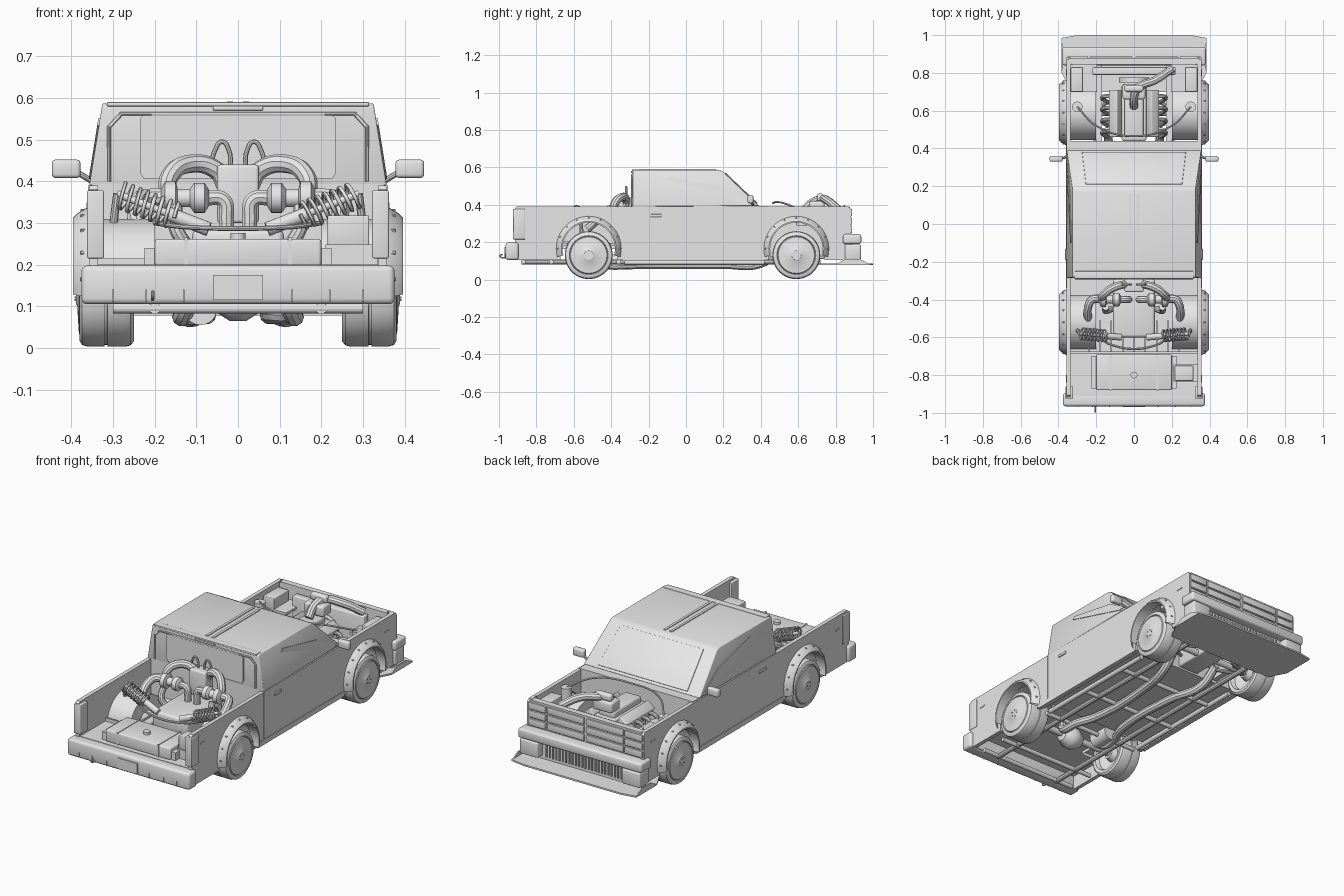
import bpy, bmesh, math
from mathutils import Vector

grey = bpy.data.materials.new("plain_grey")
grey.diffuse_color = (0.8, 0.8, 0.8, 1)
S = (-1, 1)


def finish(name, bm, bevel=0.0):
    bmesh.ops.recalc_face_normals(bm, faces=bm.faces)
    me = bpy.data.meshes.new(name)
    bm.to_mesh(me)
    bm.free()
    ob = bpy.data.objects.new(name, me)
    bpy.context.collection.objects.link(ob)
    me.materials.append(grey)
    if bevel:
        m = ob.modifiers.new("bevel", 'BEVEL')
        m.width, m.segments, m.limit_method = bevel, 3, 'ANGLE'
    return ob


def solid(name, pts, offset, bevel=0.0):
    """Extrude a planar outline by an offset vector."""
    bm = bmesh.new()
    f = bm.faces.new([bm.verts.new(p) for p in pts])
    r = bmesh.ops.extrude_face_region(bm, geom=[f])
    bmesh.ops.translate(bm, vec=Vector(offset),
                        verts=[v for v in r['geom'] if isinstance(v, bmesh.types.BMVert)])
    return finish(name, bm, bevel)


def box(name, x0, x1, y0, y1, z0, z1, bevel=0.0):
    x0, x1 = sorted((x0, x1))
    return solid(name, [(x0, y0, z0), (x1, y0, z0), (x1, y1, z0), (x0, y1, z0)], (0, 0, z1 - z0), bevel)


def revolve(name, prof, centre, axis, n=32, a0=0.0, a1=2 * math.pi):
    """Revolve (along, radius) pairs about an axis."""
    axis = Vector(axis).normalized()
    u = axis.orthogonal().normalized() if abs(axis.x) < 0.99 else Vector((0, 1, 0))
    w = Vector((0, 0, 1)) if abs(axis.x) > 0.99 else axis.cross(u)
    full = a1 - a0 > 6.28
    bm = bmesh.new()
    rings = []
    for i in range(n if full else n + 1):
        a = a0 + (a1 - a0) * i / n
        d = u * math.cos(a) + w * math.sin(a)
        rings.append([bm.verts.new(Vector(centre) + axis * t + d * r) for t, r in prof])
    for i in range(n):
        A, B = rings[i], rings[(i + 1) % len(rings)]
        for j in range(len(prof) - 1):
            bm.faces.new((A[j], A[j + 1], B[j + 1], B[j]))
    bmesh.ops.remove_doubles(bm, verts=bm.verts, dist=1e-5)
    return finish(name, bm)


def rod(name, p, q, r, n=20):
    p, q = Vector(p), Vector(q)
    L = (q - p).length
    return revolve(name, [(0, 0), (0, r), (L, r), (L, 0)], p, q - p, n)


def tube(name, pts, r, smooth=True):
    cu = bpy.data.curves.new(name, 'CURVE')
    cu.dimensions, cu.bevel_depth, cu.use_fill_caps = '3D', r, True
    cu.bevel_resolution, cu.resolution_u = 3, 6
    sp = cu.splines.new('BEZIER' if smooth else 'POLY')
    P = sp.bezier_points if smooth else sp.points
    P.add(len(pts) - 1)
    for b, p in zip(P, pts):
        b.co = p if smooth else (*p, 1)
        if smooth:
            b.handle_left_type = b.handle_right_type = 'AUTO'
    ob = bpy.data.objects.new(name, cu)
    cu.materials.append(grey)
    bpy.context.collection.objects.link(ob)


def arch(yc, r=0.15, zc=0.165, n=20):
    return [(yc + r * math.cos(math.pi * i / n), zc + r * math.sin(math.pi * i / n)) for i in range(n + 1)]


# Body sides with wheel arches
AX = (-0.52, 0.59)
outline = [(-0.915, 0.105), (-0.915, 0.38), (-0.905, 0.39), (0.87, 0.39), (0.882, 0.375), (0.882, 0.105)]
for yc in reversed(AX):
    outline += [(yc + 0.15, 0.105)] + arch(yc) + [(yc - 0.15, 0.105)]
for s in S:
    solid("body_side", [(s * 0.358, y, z) for y, z in outline], (-s * 0.022, 0, 0))
    box("door_handle", s * 0.356, s * 0.364, -0.19, -0.13, 0.335, 0.35, 0.003)
    box("sill", s * 0.335, s * 0.361, -0.34, 0.42, 0.10, 0.128)
    box("tail_post", s * 0.322, s * 0.362, -0.925, -0.86, 0.215, 0.378, 0.004)
    box("door_gap_strip", s * 0.357, s * 0.36, -0.287, -0.281, 0.13, 0.39)
    for y in (-0.82, 0.80):
        box("side_marker", s * 0.357, s * 0.361, y - 0.02, y + 0.02, 0.312, 0.32)

# Wheels, flares, inner tubs
for s in S:
    for yc in AX:
        c = (0, yc, 0.131)
        revolve("wheel", [(s * t, r) for t, r in (
            (0.26, 0), (0.26, 0.03), (0.29, 0.04), (0.275, 0.09), (0.252, 0.098), (0.25, 0.115),
            (0.258, 0.125), (0.27, 0.128), (0.313, 0.128), (0.314, 0.124), (0.32, 0.124), (0.321, 0.128),
            (0.36, 0.128), (0.374, 0.124), (0.381, 0.113), (0.381, 0.104), (0.376, 0.101), (0.382, 0.097),
            (0.386, 0.03), (0.389, 0.026), (0.389, 0))], c, (1, 0, 0), 48)
        for k in range(5):
            a = math.tau * k / 5
            y, z = yc + 0.017 * math.cos(a), 0.131 + 0.017 * math.sin(a)
            rod("wheel_nut", (s * 0.388, y, z), (s * 0.393, y, z), 0.003, 6)
        revolve("fender_flare", [(s * t, r) for t, r in (
            (0.354, 0.176), (0.362, 0.172), (0.386, 0.158), (0.396, 0.147), (0.396, 0.14), (0.34, 0.14))],
            (0, yc, 0.165), (1, 0, 0), 28, -0.25, math.pi + 0.25)
        for k in range(9):
            a = math.pi * k / 8
            y, z = yc + 0.165 * math.cos(a), 0.165 + 0.165 * math.sin(a)
            rod("flare_rivet", (s * 0.36, y, z), (s * 0.378, y, z), 0.004, 8)
        revolve("wheel_tub", [(s * 0.2, 0.06), (s * 0.2, 0.145), (s * 0.35, 0.145)],
                (0, yc, 0.165), (1, 0, 0), 24, 0, math.pi)

# Cab with tapered upper part
box("cab_lower", -0.35, 0.35, -0.285, 0.44, 0.105, 0.394)


def half(z):
    return 0.357 - (z - 0.39) * 0.16


prof = [(-0.285, 0.39), (-0.285, 0.58), (-0.275, 0.587), (0.17, 0.587), (0.195, 0.58), (0.39, 0.395)]
bm = bmesh.new()
L, R = [[bm.verts.new((s * half(z), y, z)) for y, z in prof] for s in S]
bm.faces.new(L)
bm.faces.new(R)
for i in range(6):
    j = (i + 1) % 6
    bm.faces.new((L[i], L[j], R[j], R[i]))
finish("cab_upper", bm, 0.004)


def screen(t, x):
    return (x, 0.195 + 0.195 * t, 0.58 - 0.185 * t)


solid("windscreen", [screen(0.06, -0.255), screen(0.06, 0.255), screen(0.94, 0.275), screen(0.94, -0.275)],
      (0, 0.004, 0.0043), 0.003)
solid("rear_window", [(x, -0.285, z) for x, z in (
    (-0.235, 0.42), (-0.225, 0.405), (0.225, 0.405), (0.235, 0.42), (0.235, 0.55),
    (0.228, 0.558), (-0.228, 0.558), (-0.235, 0.55))], (0, -0.006, 0))
box("brake_light", -0.06, 0.06, -0.295, -0.28, 0.57, 0.581, 0.002)
box("roof_rear_lip", -0.315, 0.315, -0.29, -0.25, 0.58, 0.59, 0.003)
tube("cab_hoop", [(-0.31, -0.288, 0.40), (-0.31, -0.288, 0.53), (-0.28, -0.288, 0.562), (0.28, -0.288, 0.562),
                  (0.31, -0.288, 0.53), (0.31, -0.288, 0.40)], 0.005, False)
for s in S:
    box("roof_strip", s * 0.012, s * 0.026, -0.25, 0.16, 0.586, 0.591)
    solid("side_window", [(s * half(z), y, z) for y, z in (
        (-0.10, 0.535), (-0.09, 0.552), (0.21, 0.49), (0.35, 0.41), (0.31, 0.405))], (s * 0.004, 0, 0))
    tube("mirror_arm", [(s * 0.35, 0.36, 0.40), (s * 0.375, 0.35, 0.415), (s * 0.40, 0.345, 0.43)], 0.007)
    box("mirror", s * 0.378, s * 0.447, 0.33, 0.36, 0.408, 0.452, 0.009)

# Rear bumper, bed floor and tank
box("rear_bumper", -0.376, 0.376, -0.965, -0.895, 0.105, 0.198, 0.014)
box("number_plate", -0.06, 0.06, -0.97, -0.96, 0.115, 0.175)
for x in (-0.3, -0.22, -0.13, 0.13, 0.22, 0.3):
    box("bumper_tab", x - 0.002, x + 0.002, -0.969, -0.95, 0.112, 0.14)
tube("tow_hook", [(-0.205, -0.95, 0.12), (-0.205, -0.985, 0.118), (-0.205, -0.995, 0.128), (-0.205, -0.98, 0.135)], 0.004)
box("bed_floor", -0.34, 0.34, -0.905, -0.28, 0.182, 0.197)
box("rear_valance", -0.34, 0.34, -0.91, -0.895, 0.11, 0.2)
box("bed_step", -0.34, 0.34, -0.685, -0.675, 0.19, 0.215)
for i in range(9):
    box("bed_rib", -0.244 + i * 0.06, -0.236 + i * 0.06, -0.68, -0.51, 0.195, 0.206)
box("fuel_tank", -0.2, 0.2, -0.88, -0.69, 0.195, 0.262, 0.008)
for s in S:
    box("tank_strap", s * 0.12, s * 0.13, -0.882, -0.688, 0.195, 0.265)
    box("tank_bracket", s * 0.2, s * 0.225, -0.87, -0.70, 0.195, 0.24)
rod("tank_cap", (0, -0.80, 0.26), (0, -0.80, 0.276), 0.018)
box("battery", 0.215, 0.315, -0.83, -0.75, 0.245, 0.318, 0.004)
box("battery_tray", 0.21, 0.335, -0.835, -0.745, 0.195, 0.248)

# Twin turbos, pipes and inboard springs in the bed
box("intake_box", -0.05, 0.05, -0.36, -0.29, 0.30, 0.44, 0.008)
box("gearbox", -0.11, 0.11, -0.60, -0.29, 0.195, 0.285, 0.015)
for s in S:
    tube("intake_hoop", [(s * 0.065, -0.32, 0.43), (s * 0.055, -0.32, 0.475), (s * 0.038, -0.32, 0.495),
                         (s * 0.022, -0.32, 0.475), (s * 0.018, -0.32, 0.43)], 0.006)
    tube("crossover_pipe", [(s * 0.17, -0.39, 0.37), (s * 0.165, -0.38, 0.41), (s * 0.115, -0.34, 0.442),
                            (s * 0.05, -0.32, 0.425), (s * 0.03, -0.32, 0.39)], 0.022)
    tube("down_pipe", [(s * 0.08, -0.40, 0.36), (s * 0.035, -0.40, 0.355), (s * 0.028, -0.40, 0.31),
                       (s * 0.03, -0.40, 0.25)], 0.019)
    tube("charge_pipe", [(s * 0.16, -0.40, 0.36), (s * 0.22, -0.40, 0.36), (s * 0.24, -0.43, 0.35),
                         (s * 0.24, -0.53, 0.27)], 0.022)
    revolve("turbo", [(0, 0), (0, .02), (.01, .036), (.035, .036), (.045, .022), (.075, .022), (.08, .04),
                      (.105, .04), (.115, .02), (.115, 0)], (s * 0.07, -0.40, 0.36), (s, 0, 0), 24)
    tube("exhaust_collector", [(s * 0.15, -0.44, 0.34), (s * 0.15, -0.46, 0.29), (s * 0.12, -0.45, 0.24)], 0.017)
    p, q = Vector((s * 0.29, -0.58, 0.37)), Vector((s * 0.07, -0.60, 0.285))
    rod("damper_rod", p, q, 0.009)
    rod("damper_body", p.lerp(q, 0.55), q, 0.017)
    d = (q - p).normalized()
    u = d.cross(Vector((0, 1, 0))).normalized()
    w = d.cross(u)
    tube("coil_spring", [p.lerp(q, 0.04 + 0.6 * i / 80) + 0.031 * (u * math.cos(i * math.tau / 11)
                         + w * math.sin(i * math.tau / 11)) for i in range(81)], 0.005, False)
    tube("spring_mount", [(s * 0.29, -0.58, 0.37), (s * 0.30, -0.56, 0.28), (s * 0.30, -0.56, 0.2)], 0.01)
tube("bed_brace", [(-0.2, -0.58, 0.30), (-0.12, -0.64, 0.29), (0.12, -0.64, 0.29), (0.2, -0.58, 0.30)], 0.006)

# Nose: grille, bumper, valance, splitter
box("nose_panel", -0.345, 0.345, 0.845, 0.878, 0.235, 0.388)
for z in (0.25, 0.295, 0.34):
    for s in S:
        box("grille_panel", s * 0.008, s * 0.235, 0.87, 0.886, z, z + 0.037, 0.003)
        box("headlamp", s * 0.243, s * 0.352, 0.87, 0.888, z, z + 0.037, 0.003)
box("front_bumper", -0.38, 0.38, 0.84, 0.937, 0.19, 0.243, 0.012)
box("front_valance", -0.35, 0.35, 0.85, 0.89, 0.088, 0.195)
for i in range(24):
    box("mesh_bar", -0.232 + i * 0.02, -0.226 + i * 0.02, 0.885, 0.898, 0.105, 0.18)
for s in S:
    box("fog_lamp", s * 0.258, s * 0.37, 0.85, 0.935, 0.105, 0.188, 0.008)
    solid("splitter_fence", [(s * 0.383, 0.80, 0.08), (s * 0.383, 0.985, 0.08), (s * 0.383, 0.93, 0.11),
                             (s * 0.383, 0.85, 0.11)], (-s * 0.006, 0, 0))
solid("splitter", [(-0.33, 0.70, 0.078), (0.33, 0.70, 0.078), (0.383, 0.80, 0.078), (0.383, 0.985, 0.078),
                   (0.30, 1.0, 0.078), (-0.30, 1.0, 0.078), (-0.383, 0.985, 0.078), (-0.383, 0.80, 0.078)], (0, 0, 0.009))

# Engine bay
box("engine_block", -0.065, 0.065, 0.44, 0.74, 0.11, 0.32, 0.01)
box("intake_manifold", -0.05, 0.05, 0.46, 0.70, 0.31, 0.355, 0.012)
tube("throttle_pipe", [(0, 0.62, 0.36), (0, 0.67, 0.41), (0.02, 0.72, 0.43), (0.11, 0.76, 0.42), (0.2, 0.82, 0.37)], 0.022)
box("plenum", -0.06, 0.06, 0.66, 0.74, 0.36, 0.42, 0.012)
box("plenum_cap", -0.05, 0.05, 0.70, 0.735, 0.42, 0.46, 0.012)
box("radiator", -0.22, 0.22, 0.79, 0.83, 0.15, 0.36, 0.005)
tube("strut_hose", [(-0.3, 0.62, 0.37), (-0.2, 0.52, 0.41), (0, 0.465, 0.41), (0.2, 0.52, 0.41), (0.3, 0.62, 0.37)], 0.005)
rod("front_fan", (0, 0.75, 0.24), (0, 0.775, 0.24), 0.08, 24)
for s in S:
    solid("cylinder_head", [(s * x, 0.46, z) for x, z in ((0.05, 0.27), (0.09, 0.24), (0.135, 0.31), (0.09, 0.345))],
          (0, 0.25, 0), 0.006)
    box("bay_ledge", s * 0.195, s * 0.34, 0.70, 0.845, 0.29, 0.305)
    box("bay_corner_box", s * 0.27, s * 0.335, 0.70, 0.83, 0.30, 0.365, 0.004)
    rod("strut_tower", (s * 0.3, 0.62, 0.29), (s * 0.3, 0.62, 0.372), 0.028, 24)
    for k in range(4):
        y = 0.49 + k * 0.062
        tube("header_pipe", [(s * 0.11, y, 0.29), (s * 0.155, y, 0.285), (s * 0.168, y - 0.01, 0.24),
                             (s * 0.14, y - 0.03, 0.17)], 0.011)
    box("front_rail", s * 0.17, s * 0.2, 0.43, 0.85, 0.12, 0.17)
    for y in (0.53, 0.65):
        rod("front_wishbone", (s * 0.12, y, 0.12), (s * 0.27, 0.59, 0.12), 0.01, 10)
    rod("antenna", (s * 0.33, 0.845, 0.385), (s * 0.33, 0.845, 0.40), 0.004, 8)

# Underside: ladder frame, axles, exhaust
for s in S:
    tube("chassis_rail", [(s * 0.2, -0.88, 0.095), (s * 0.2, 0.72, 0.095)], 0.014, False)
    rod("side_rail", (s * 0.3, -0.33, 0.092), (s * 0.3, 0.42, 0.092), 0.013)
    tube("exhaust_pipe", [(s * 0.14, 0.5, 0.16), (s * 0.13, 0.40, 0.085), (s * 0.09, 0.2, 0.08), (s * 0.09, -0.2, 0.08),
                          (s * 0.13, -0.32, 0.078), (s * 0.13, -0.42, 0.085), (s * 0.1, -0.46, 0.15)], 0.023)
for y in (-0.87, -0.72, -0.36, -0.05, 0.25):
    rod("cross_member", (-0.3, y, 0.095), (0.3, y, 0.095), 0.012)
for y in AX:
    rod("axle", (-0.27, y, 0.131), (0.27, y, 0.131), 0.018)
revolve("differential", [(-.07, 0), (-.06, .035), (-.02, .06), (.02, .06), (.06, .035), (.07, 0)],
        (0, AX[0], 0.125), (1, 0, 0), 24)
rod("silencer", (-0.09, -0.42, 0.095), (-0.09, -0.3, 0.095), 0.04, 24)

# Curves to mesh, then smooth with sharp edges kept
bpy.ops.object.select_all(action='SELECT')
bpy.context.view_layer.objects.active = bpy.data.objects["cab_hoop"]
bpy.ops.object.convert(target='MESH')
bpy.ops.object.select_all(action='SELECT')
bpy.ops.object.shade_smooth_by_angle(angle=math.radians(35))
